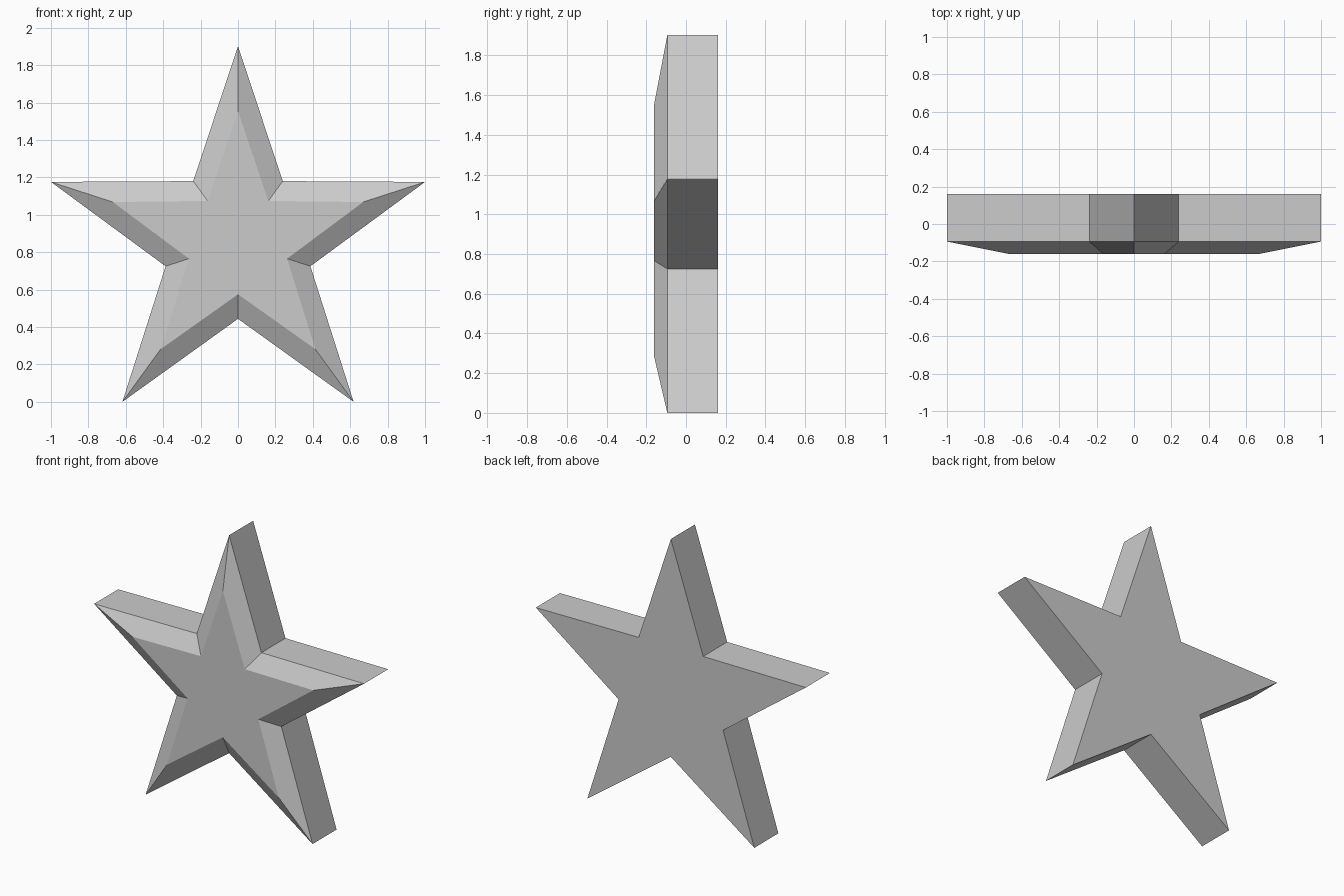
import bpy, bmesh, math

if "Cube" in bpy.data.objects:
    bpy.data.objects.remove(bpy.data.objects["Cube"])

CENTRE_Z = 0.851
grey = bpy.data.materials.new("light grey")
grey.diffuse_color = (0.6, 0.6, 0.6, 1)
grey.use_nodes = True
grey.node_tree.nodes["Principled BSDF"].inputs["Base Color"].default_value = grey.diffuse_color


def star_ring(bm, outer, inner, y):
    """Ten star corners at depth y, starting from the top point."""
    ring = []
    for i in range(10):
        r = inner if i % 2 else outer
        a = i * math.pi / 5
        ring.append(bm.verts.new((r * math.sin(a), y, CENTRE_Z + r * math.cos(a))))
    return ring


bm = bmesh.new()
# back outline, front rim, and smaller raised front face
rings = [star_ring(bm, 1.0515, 0.407, 0.16),
         star_ring(bm, 1.0515, 0.407, -0.094),
         star_ring(bm, 0.704, 0.276, -0.16)]
# straight side walls, then the bevelled border
for a, b in zip(rings, rings[1:]):
    for i in range(10):
        j = (i + 1) % 10
        bm.faces.new((a[i], a[j], b[j], b[i]))
# flat back and front
bm.faces.new(rings[0])
bm.faces.new(rings[-1])
bmesh.ops.recalc_face_normals(bm, faces=bm.faces)

mesh = bpy.data.meshes.new("star")
bm.to_mesh(mesh)
bm.free()
mesh.materials.append(grey)
star = bpy.data.objects.new("star", mesh)
bpy.context.collection.objects.link(star)
